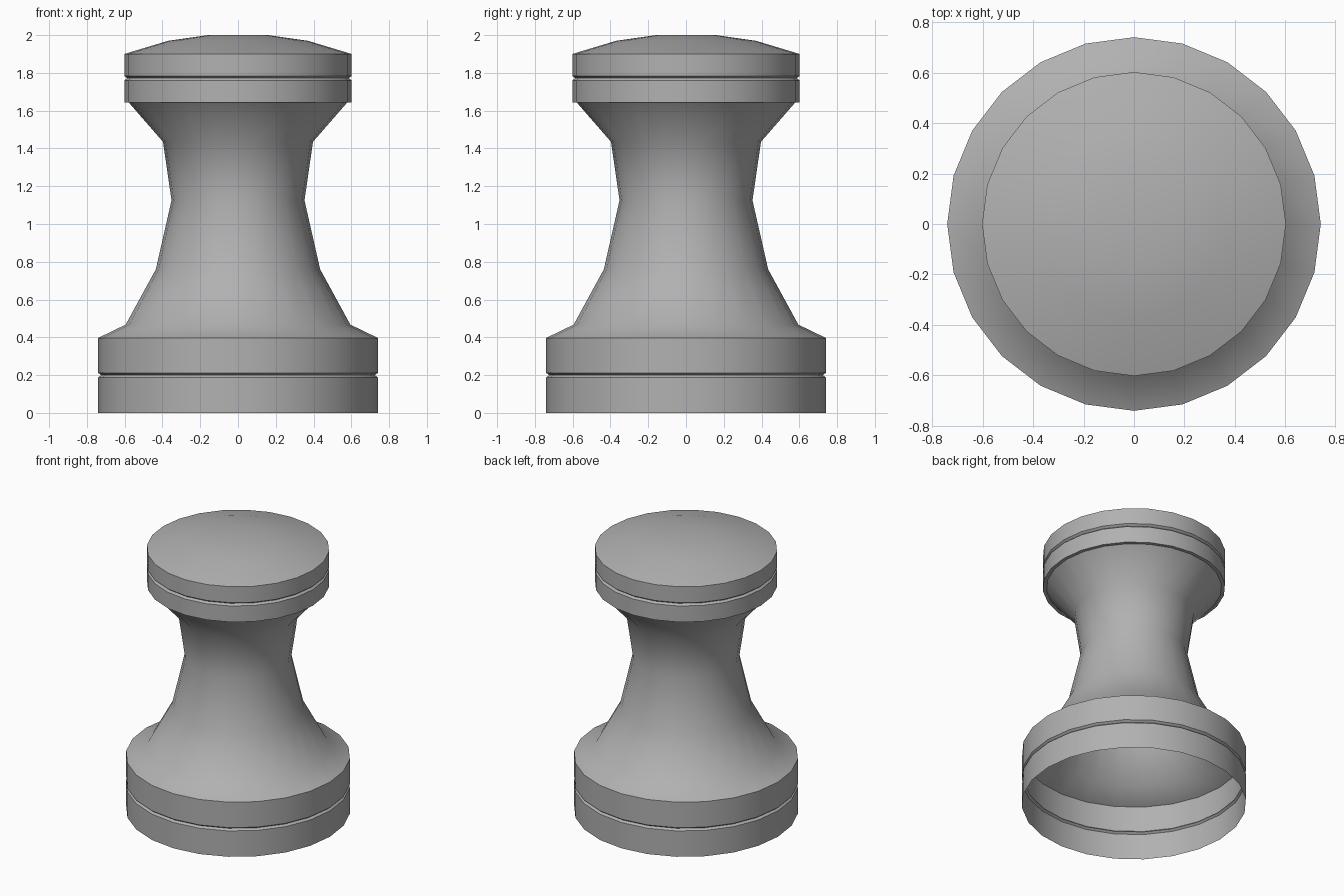
import bpy, bmesh
from math import cos, sin, tau, radians

if "Cube" in bpy.data.objects:
    bpy.data.objects.remove(bpy.data.objects["Cube"])

SIDES = 24

# Mid grey used on every part
grey = bpy.data.materials.new("mid_grey")
grey.diffuse_color = (0.44, 0.44, 0.44, 1)
grey.use_nodes = True
grey.node_tree.nodes["Principled BSDF"].inputs["Base Color"].default_value = grey.diffuse_color


def lathe(name, profile):
    """Spin (radius, height) points round z; radius 0 closes to a single point."""
    bm = bmesh.new()
    rings = []
    for r, z in profile:
        if r == 0:
            rings.append([bm.verts.new((0, 0, z))] * SIDES)
        else:
            rings.append([bm.verts.new((r * cos(tau * i / SIDES), r * sin(tau * i / SIDES), z))
                          for i in range(SIDES)])
    for low, high in zip(rings, rings[1:]):
        for i in range(SIDES):
            j = (i + 1) % SIDES
            corners = [low[i], low[j], high[j], high[i]]
            bm.faces.new(list(dict.fromkeys(corners)))
    mesh = bpy.data.meshes.new(name)
    bm.to_mesh(mesh)
    bm.free()
    mesh.materials.append(grey)
    obj = bpy.data.objects.new(name, mesh)
    bpy.context.collection.objects.link(obj)
    bpy.ops.object.select_all(action='DESELECT')
    obj.select_set(True)
    bpy.context.view_layer.objects.active = obj
    bpy.ops.object.shade_smooth_by_angle(angle=radians(42))
    return obj


def grooved_band(r, bottom, groove, top, depth=0.015):
    """Straight wall with a thin V-shaped groove round it."""
    return [(r, bottom), (r, groove - 0.012), (r - depth, groove), (r, groove + 0.012), (r, top)]


# Hollow foot, open underneath
lathe("base", grooved_band(0.74, 0, 0.2, 0.397))

# Shoulder, waisted column and flare under the cap
lathe("column", [(0.74, 0.397), (0.595, 0.467), (0.435, 0.76), (0.352, 1.125),
                 (0.397, 1.435), (0.578, 1.643), (0.602, 1.643)])

# Cap with a shallow domed top
lathe("cap", grooved_band(0.602, 1.643, 1.772, 1.9) + [(0.37, 1.97), (0.16, 2.0), (0, 2.0)])
